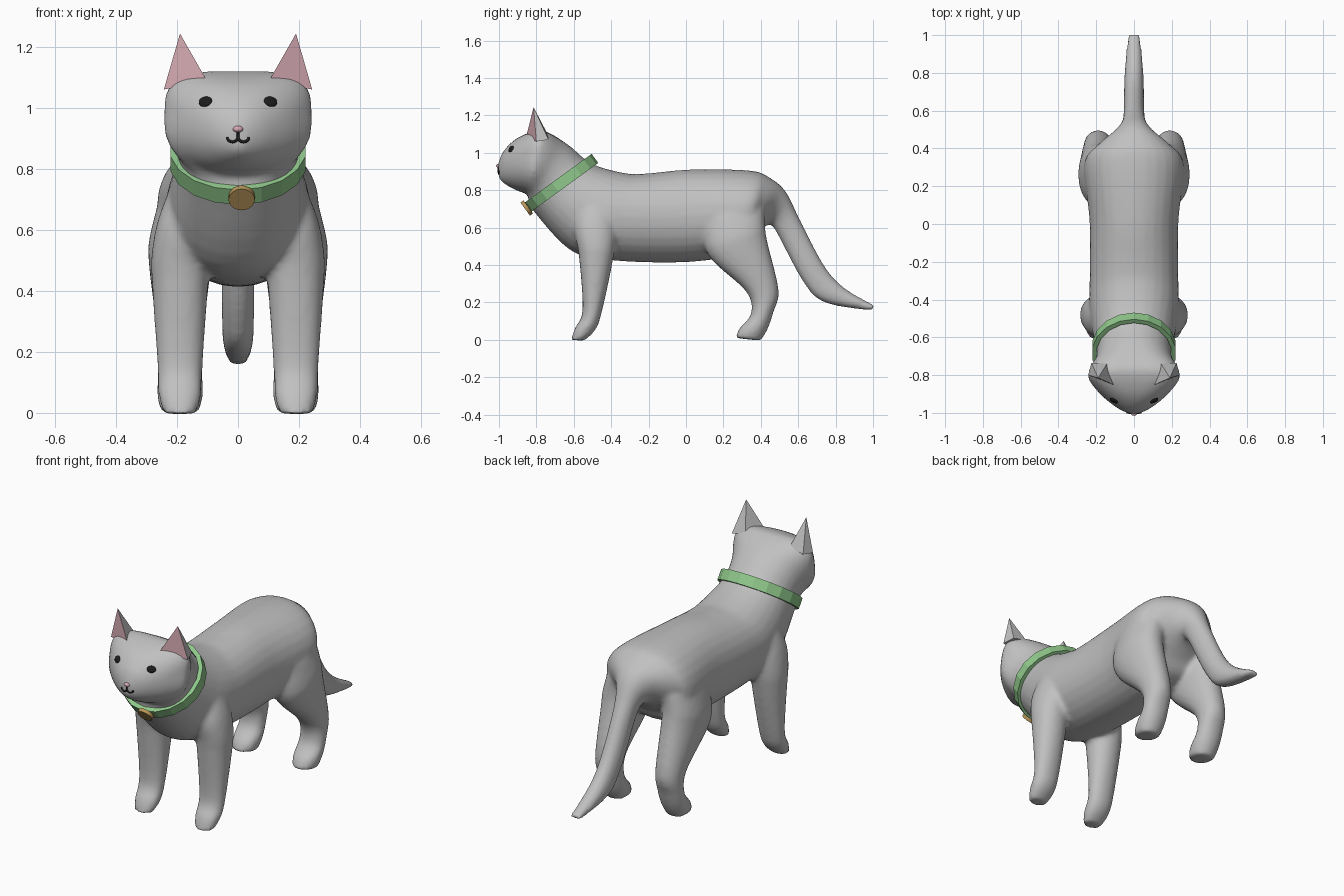
import bpy, bmesh, math
from mathutils import Vector, Matrix
from mathutils.bvhtree import BVHTree

if "Cube" in bpy.data.objects:
    bpy.data.objects.remove(bpy.data.objects["Cube"])


def mat(name, rgb):
    m = bpy.data.materials.new(name)
    m.diffuse_color = (*rgb, 1)
    m.use_nodes = True
    m.node_tree.nodes["Principled BSDF"].inputs["Base Color"].default_value = m.diffuse_color
    return m


GREY = mat("grey fur", (0.53, 0.53, 0.53))
PINK = mat("pink", (0.67, 0.40, 0.45))
BLACK = mat("black", (0.012, 0.012, 0.012))
GREEN = mat("green collar", (0.28, 0.58, 0.26))
GOLD = mat("gold tag", (0.47, 0.30, 0.10))


def make(name, bm, *mats, smooth=None):
    bmesh.ops.recalc_face_normals(bm, faces=bm.faces)
    me = bpy.data.meshes.new(name)
    bm.to_mesh(me)
    bm.free()
    for m in mats:
        me.materials.append(m)
    ob = bpy.data.objects.new(name, me)
    bpy.context.collection.objects.link(ob)
    if smooth:
        bpy.context.view_layer.objects.active = ob
        bpy.ops.object.select_all(action='DESELECT')
        ob.select_set(True)
        bpy.ops.object.shade_smooth_by_angle(angle=math.radians(smooth))
    return ob


def spline(rows, steps=5):
    # Catmull-Rom through rows of numbers
    out = []
    for i in range(len(rows) - 1):
        a, b, c, d = (rows[max(0, min(len(rows) - 1, i + k))] for k in (-1, 0, 1, 2))
        for s in range(steps):
            t = s / steps
            out.append([q + 0.5 * t * (r - p + t * (2 * p - 5 * q + 4 * r - w + t * (3 * (q - r) + w - p)))
                        for p, q, r, w in zip(a, b, c, d)])
    return out + [rows[-1]]


def loft(bm, rows, centre, square, n=28):
    # row: y,z of one edge, y,z of the opposite edge, half width
    prev = first = None
    for y1, z1, y2, z2, w in spline(rows):
        ring = []
        for k in range(n):
            a = 2 * math.pi * k / n
            c, s = math.cos(a), math.sin(a)
            e = 2 / (square(y1) if s > 0 else 2.1)
            u = math.copysign(abs(c) ** e, c) * w
            v = math.copysign(abs(s) ** e, s) / 2
            ring.append(bm.verts.new((centre(z1) + u, (y1 + y2) / 2 + v * (y1 - y2),
                                      (z1 + z2) / 2 + v * (z1 - z2))))
        if prev:
            for k in range(n):
                bm.faces.new((prev[k], prev[k - 1], ring[k - 1], ring[k]))
        first = first or ring
        prev = ring
    bm.faces.new(first)
    bm.faces.new(prev)


# Head, neck, torso and tail in one loft
spine = [
    (-1.005, .94, -1.0, .86, .03), (-.975, 1.01, -.965, .83, .095),
    (-.90, 1.08, -.91, .80, .175), (-.79, 1.12, -.855, .78, .24),
    (-.72, 1.10, -.845, .765, .235), (-.62, 1.035, -.84, .74, .205),
    (-.50, .94, -.825, .70, .20), (-.32, .89, -.62, .48, .235),
    (-.20, .89, -.40, .425, .235), (.02, .91, 0, .415, .235),
    (.34, .905, .28, .46, .265), (.45, .865, .36, .55, .20),
    (.535, .79, .43, .61, .10), (.61, .64, .475, .59, .06),
    (.74, .395, .62, .32, .053), (.85, .275, .74, .20, .05),
    (1.005, .185, .998, .155, .033)]
# Legs
front_leg = [
    (-.55, .78, -.42, .78, .07), (-.60, .62, -.37, .62, .10),
    (-.573, .45, -.39, .43, .093), (-.553, .16, -.452, .14, .074),
    (-.595, .06, -.487, .05, .07), (-.615, 0, -.545, -.005, .052)]
hind_leg = [
    (.08, .64, .42, .70, .105), (.12, .45, .43, .55, .103),
    (.32, .26, .495, .27, .076), (.348, .14, .468, .15, .073),
    (.285, .06, .438, .06, .075), (.265, .01, .40, -.005, .062)]
bm = bmesh.new()
loft(bm, spine, lambda z: 0, lambda y: 2.1 + 1.9 * math.exp(-((y + .79) / .1) ** 2))
for side in (1, -1):
    for leg in (front_leg, hind_leg):
        loft(bm, leg, lambda z: side * (.19 - .2 * max(0, z - .5)), lambda y: 2.2)
body = make("body", bm, GREY)

# Fuse the lofts into one soft skin
rm = body.modifiers.new("fuse", 'REMESH')
rm.mode, rm.voxel_size = 'VOXEL', 0.013
sm = body.modifiers.new("soften", 'SMOOTH')
sm.factor, sm.iterations = 0.5, 6
dg = bpy.context.evaluated_depsgraph_get()
skin = bpy.data.meshes.new_from_object(body.evaluated_get(dg))
body.modifiers.clear()
body.data = skin
skin.materials.clear()
skin.materials.append(GREY)
for p in skin.polygons:
    p.use_smooth = True
    p.material_index = 0
bm = bmesh.new()
bm.from_mesh(skin)
tree = BVHTree.FromBMesh(bm)
bm.free()


def on_face(x, z):
    hit, nor, _, _ = tree.ray_cast(Vector((x, -2, z)), Vector((0, 1, 0)))
    return hit, nor


def button(name, x, z, rx, rz, depth, m):
    # flattened ball lying on the face surface
    hit, nor = on_face(x, z)
    bm = bmesh.new()
    bmesh.ops.create_uvsphere(bm, u_segments=16, v_segments=8, radius=1)
    rot = nor.to_track_quat('Z', 'Y').to_matrix().to_4x4()
    bm.transform(Matrix.Translation(hit) @ rot @ Matrix.Diagonal((rx, rz, depth, 1)))
    return make(name, bm, m, smooth=60)


# Eyes, nose
for side in (1, -1):
    button("eye", side * .107, 1.02, .024, .019, .008, BLACK)
button("nose", 0, .93, .017, .011, .012, PINK)

# Mouth: two hanging arcs and a short stem
cu = bpy.data.curves.new("mouth", 'CURVE')
cu.dimensions, cu.bevel_depth, cu.bevel_resolution = '3D', .005, 1
cu.use_fill_caps = True
arcs = [[(s * (.018 + .018 * math.cos(a)), .904 - .016 * math.sin(a))
         for a in (math.pi * k / 8 for k in range(9))] for s in (1, -1)]
for pts in arcs + [[(0, .922), (0, .904)]]:
    sp = cu.splines.new('POLY')
    sp.points.add(len(pts) - 1)
    for p, (x, z) in zip(sp.points, pts):
        p.co = (*on_face(x, z)[0], 1)
cu.materials.append(BLACK)
bpy.context.collection.objects.link(bpy.data.objects.new("mouth", cu))

# Ears: pink front, grey back
for s in (1, -1):
    bm = bmesh.new()
    inner, outer, tip, back, rear = [bm.verts.new((s * x, y, z)) for x, y, z in (
        (.10, -.855, 1.085), (.243, -.80, 1.06), (.19, -.815, 1.243),
        (.225, -.735, 1.07), (.14, -.735, 1.09))]
    bm.faces.new((inner, outer, tip)).material_index = 1
    for f in ((outer, back, tip), (back, rear, tip), (rear, inner, tip), (inner, rear, back, outer)):
        bm.faces.new(f)
    make("ear", bm, GREY, PINK)

# Collar: tilted faceted band
tilt = Matrix.Translation((0, -.668, .838)) @ Matrix.Rotation(math.radians(36), 4, 'X')
bm = bmesh.new()
N = 18
loops = [[bm.verts.new((r * math.sin(2 * math.pi * k / N), r * math.cos(2 * math.pi * k / N), z))
          for k in range(N)] for r, z in ((.224, -.03), (.224, .03), (.2, .03), (.2, -.03))]
for i in range(4):
    a, b = loops[i], loops[(i + 1) % 4]
    for k in range(N):
        bm.faces.new((a[k - 1], a[k], b[k], b[k - 1]))
bm.transform(tilt)
make("collar", bm, GREEN)

# Tag: round disc on the front of the collar
bm = bmesh.new()
bmesh.ops.create_cone(bm, cap_ends=True, segments=20, radius1=.043, radius2=.043, depth=.02)
bm.transform(tilt @ Matrix.Translation((.012, -.227, 0)) @ Matrix.Rotation(math.pi / 2, 4, 'X'))
make("tag", bm, GOLD, smooth=30)
